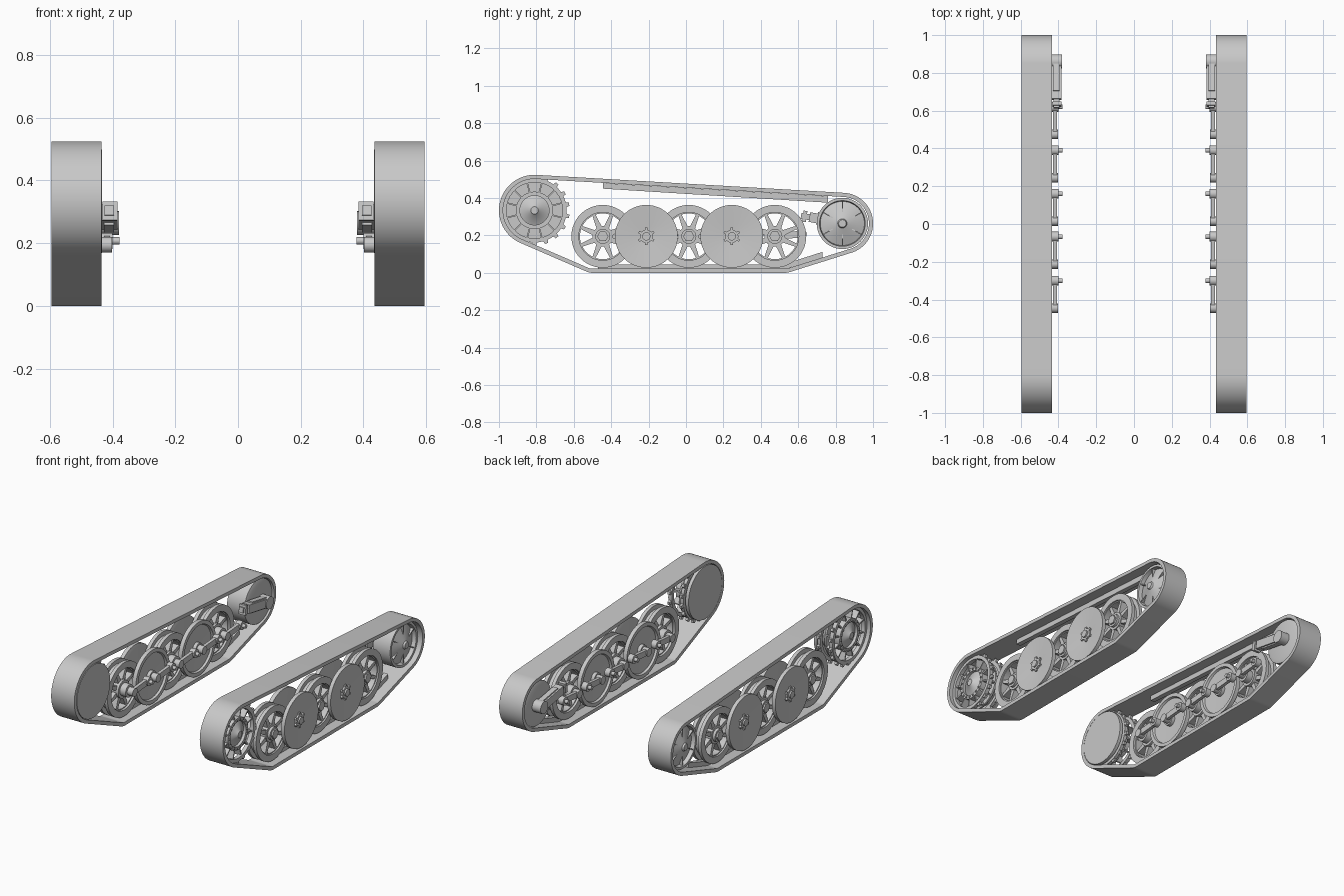
import bpy, bmesh
from math import sin, cos, pi, radians, hypot

if "Cube" in bpy.data.objects:
    bpy.data.objects.remove(bpy.data.objects["Cube"], do_unlink=True)

steel = bpy.data.materials.new("plain_grey")
steel.use_nodes = True
grey = (0.58, 0.58, 0.58, 1)
steel.diffuse_color = grey
steel.node_tree.nodes["Principled BSDF"].inputs["Base Color"].default_value = grey


# Helpers: every part is built on the left side and mirrored to the right
def finish(name, bm):
    bmesh.ops.remove_doubles(bm, verts=bm.verts, dist=1e-5)
    bmesh.ops.recalc_face_normals(bm, faces=bm.faces)
    mesh = bpy.data.meshes.new(name)
    bm.to_mesh(mesh)
    bm.free()
    obj = bpy.data.objects.new(name, mesh)
    bpy.context.collection.objects.link(obj)
    mesh.materials.append(steel)
    bpy.ops.object.select_all(action='DESELECT')
    obj.select_set(True)
    bpy.context.view_layer.objects.active = obj
    bpy.ops.object.shade_smooth_by_angle(angle=radians(30))
    mirror = obj.modifiers.new("both_sides", 'MIRROR')
    mirror.use_mirror_merge = False
    return obj


def skin(bm, rings, closed):
    loops = [[bm.verts.new(p) for p in ring] for ring in rings]
    n = len(loops[0])
    pairs = list(zip(loops, loops[1:]))
    if closed:
        pairs.append((loops[-1], loops[0]))
    for a, b in pairs:
        for i in range(n):
            j = (i + 1) % n
            bm.faces.new((a[i], a[j], b[j], b[i]))


def lathe(bm, centre, profile, closed=False, sides=48):
    # profile of (x, radius) turned around an axle along x
    y, z = centre
    skin(bm, [[(x, y + r * cos(2 * pi * i / sides), z + r * sin(2 * pi * i / sides))
               for i in range(sides)] for x, r in profile], closed)


def disc(bm, centre, r, x0, x1, sides=48):
    lathe(bm, centre, [(x0, 0), (x0, r), (x1, r), (x1, 0)], sides=sides)


def ring(bm, centre, r0, r1, x0, x1):
    lathe(bm, centre, [(x0, r0), (x0, r1), (x1, r1), (x1, r0)], closed=True)


def prism(bm, pts, x0, x1):
    low = [bm.verts.new((x0, y, z)) for y, z in pts]
    high = [bm.verts.new((x1, y, z)) for y, z in pts]
    bm.faces.new(low)
    bm.faces.new(high)
    for i in range(len(pts)):
        j = (i + 1) % len(pts)
        bm.faces.new((low[i], low[j], high[j], high[i]))


def spokes(bm, centre, count, r0, r1, w0, w1, x0, x1):
    # tapered radial bars, also used for teeth and ribs
    for k in range(count):
        a = 2 * pi * (k + 0.5) / count
        c, s = cos(a), sin(a)
        bar = [(r0, -w0), (r1, -w1), (r1, w1), (r0, w0)]
        prism(bm, [(centre[0] + r * c - t * s, centre[1] + r * s + t * c) for r, t in bar], x0, x1)


def bar(bm, a, b, w, x0, x1):
    dy, dz = b[0] - a[0], b[1] - a[1]
    ln = hypot(dy, dz)
    ny, nz = -dz / ln * w, dy / ln * w
    prism(bm, [(a[0] + ny, a[1] + nz), (b[0] + ny, b[1] + nz),
               (b[0] - ny, b[1] - nz), (a[0] - ny, a[1] - nz)], x0, x1)


SPROCKET, IDLER = (-0.81, 0.334), (0.836, 0.264)
WHEEL_Z, WHEEL_R = 0.195, 0.168
GUIDES = [(*SPROCKET, 0.19), (*IDLER, 0.164), (-0.5, 0.08, 0.08), (0.53, 0.08, 0.08)]


# Track belt: taut loop around the four guide circles
def belt_loop(inset, x):
    pts = []
    for i in range(128):
        c, s = cos(2 * pi * i / 128), sin(2 * pi * i / 128)
        y, z, r = max(GUIDES, key=lambda g: g[0] * c + g[1] * s + g[2])
        pts.append((x, y + (r - inset) * c, z + (r - inset) * s))
    return pts


bm = bmesh.new()
skin(bm, [belt_loop(0, 0.435), belt_loop(0, 0.595),
          belt_loop(0.022, 0.595), belt_loop(0.022, 0.435)], True)
finish("track_belt", bm)

# Guide rails inside the belt
bm = bmesh.new()
prism(bm, [(-0.445, 0.48), (0.76, 0.41), (0.76, 0.375), (-0.445, 0.45)], 0.5, 0.53)
prism(bm, [(-0.47, 0.02), (0.53, 0.02), (0.73, 0.08), (0.73, 0.112),
           (0.52, 0.045), (-0.47, 0.045)], 0.5, 0.53)
finish("guide_rails", bm)

# Drive sprocket: closed inner disc, toothed rings, open spoked outer face
bm = bmesh.new()
disc(bm, SPROCKET, 0.165, 0.434, 0.455)
ring(bm, SPROCKET, 0.15, 0.172, 0.465, 0.485)
ring(bm, SPROCKET, 0.15, 0.172, 0.545, 0.57)
for x in (0.467, 0.55):
    spokes(bm, SPROCKET, 18, 0.165, 0.188, 0.014, 0.009, x, x + 0.016)
spokes(bm, SPROCKET, 12, 0.09, 0.155, 0.004, 0.004, 0.5, 0.562)
lathe(bm, SPROCKET, [(0.455, 0.11), (0.5, 0.152), (0.51, 0.152), (0.51, 0.1)])
ring(bm, SPROCKET, 0.078, 0.1, 0.455, 0.568)
lathe(bm, SPROCKET, [(0.455, 0.078), (0.55, 0.078), (0.575, 0.025), (0.582, 0.02), (0.582, 0)])
finish("drive_sprocket", bm)

bm = bmesh.new()
for k in range(18):
    a = 2 * pi * k / 18
    disc(bm, (SPROCKET[0] + 0.089 * cos(a), SPROCKET[1] + 0.089 * sin(a)),
         0.006, 0.565, 0.574, sides=6)
finish("sprocket_bolts", bm)

# Idler wheel: drum with a ribbed conical face
bm = bmesh.new()
lathe(bm, IDLER, [(0.438, 0), (0.438, 0.115), (0.445, 0.137), (0.565, 0.137),
                  (0.565, 0.122), (0.54, 0.118), (0.575, 0.025), (0.585, 0.02), (0.585, 0)])
spokes(bm, IDLER, 6, 0.06, 0.118, 0.003, 0.003, 0.53, 0.562)
finish("idler_wheel", bm)

# Spoked road wheels with a groove for the guide rail
for label, y in zip(("front", "middle", "rear"), (-0.445, 0.015, 0.475)):
    c = (y, WHEEL_Z)
    bm = bmesh.new()
    for x in (0.476, 0.533):
        ring(bm, c, 0.128, WHEEL_R, x, x + 0.022)
    ring(bm, c, 0.122, 0.142, 0.49, 0.545)
    spokes(bm, c, 8, 0.035, 0.132, 0.016, 0.008, 0.495, 0.54)
    disc(bm, c, 0.055, 0.48, 0.545)
    disc(bm, c, 0.04, 0.44, 0.562, sides=24)
    disc(bm, c, 0.03, 0.562, 0.572, sides=6)
    finish(label + "_spoked_wheel", bm)

# Dished road wheels, an outer and an inner plate on one axle
for label, y in zip(("front", "rear"), (-0.212, 0.245)):
    c = (y, WHEEL_Z)
    bm = bmesh.new()
    lathe(bm, c, [(0.558, 0), (0.558, 0.14), (0.564, WHEEL_R), (0.588, WHEEL_R),
                  (0.588, 0.16), (0.568, 0.04), (0.568, 0)])
    lathe(bm, c, [(0.472, 0), (0.472, 0.14), (0.468, WHEEL_R), (0.442, WHEEL_R),
                  (0.442, 0.145), (0.455, 0.14), (0.462, 0.04), (0.462, 0)])
    disc(bm, c, 0.035, 0.44, 0.58, sides=24)
    disc(bm, c, 0.022, 0.58, 0.59, sides=24)
    spokes(bm, c, 6, 0.025, 0.047, 0.008, 0.006, 0.56, 0.58)
    finish(label + "_dished_wheel", bm)

# Swing arms with pivot pins, one behind each road wheel
bm = bmesh.new()
for y in (-0.445, -0.212, 0.015, 0.245, 0.475):
    axle, pivot = (y, WHEEL_Z), (y + 0.145, WHEEL_Z + 0.012)
    bar(bm, axle, pivot, 0.018, 0.408, 0.428)
    disc(bm, axle, 0.025, 0.402, 0.45, sides=24)
    disc(bm, pivot, 0.026, 0.4, 0.436, sides=24)
    disc(bm, pivot, 0.012, 0.378, 0.436, sides=16)
finish("swing_arms", bm)

# Tensioner: tapered housing, rod and end collar beside the idler
bm = bmesh.new()
bar(bm, (0.66, 0.298), (0.87, 0.262), 0.026, 0.385, 0.436)
bar(bm, (0.7, 0.291), (0.85, 0.266), 0.034, 0.395, 0.428)
bar(bm, (0.615, 0.305), (0.67, 0.296), 0.016, 0.395, 0.425)
bar(bm, (0.625, 0.303), (0.645, 0.3), 0.03, 0.385, 0.432)
disc(bm, (0.86, 0.264), 0.038, 0.38, 0.45, sides=24)
finish("tensioner", bm)
